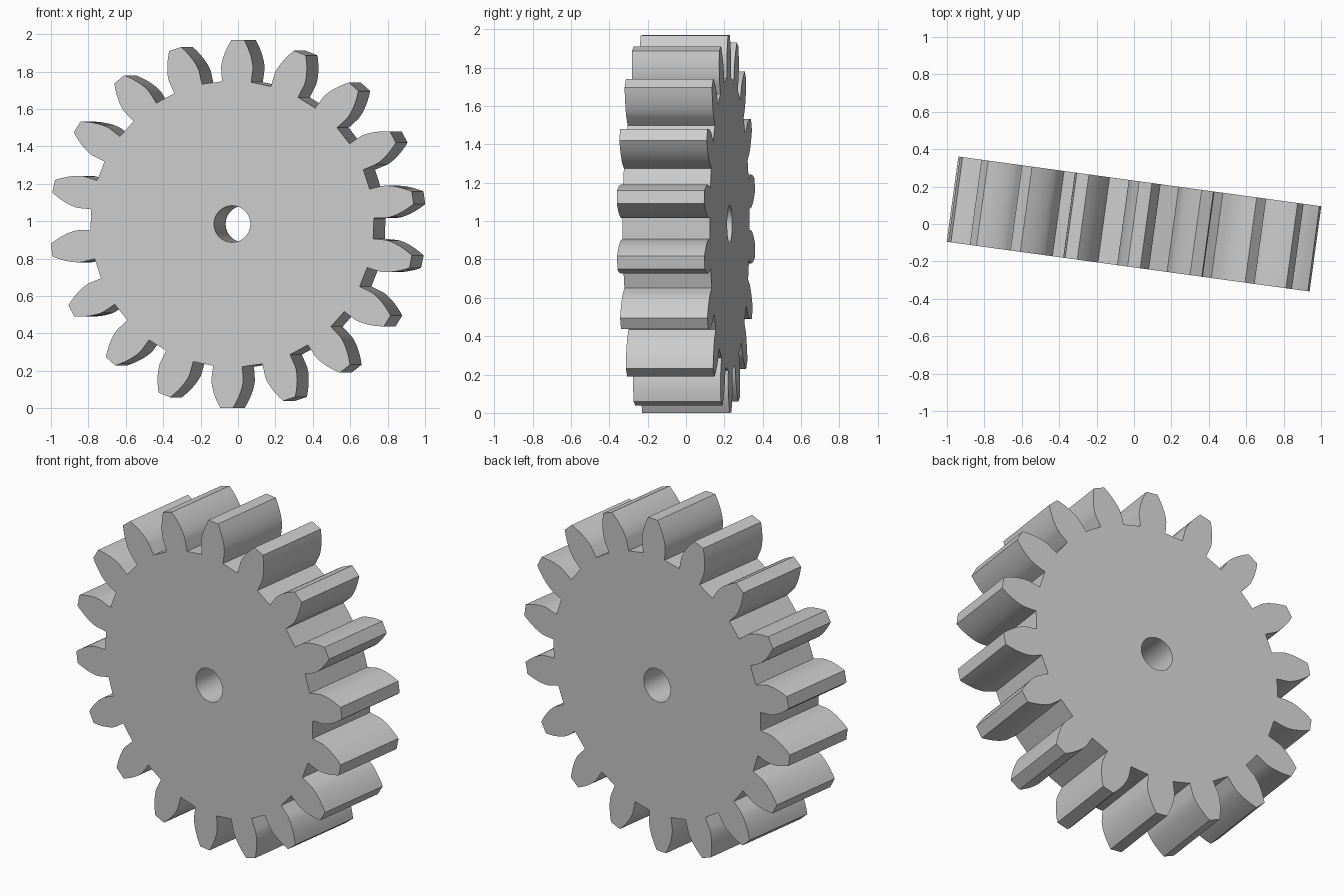
import bpy, bmesh, math
from math import cos, sin, tan, acos, pi, radians
from mathutils import Matrix, Vector

cube = bpy.data.objects.get("Cube")
if cube:
    bpy.data.objects.remove(cube)

TEETH = 18
TIP_R, ROOT_R, BASE_R = 0.985, 0.765, 0.833
HALF_BASE = 0.103        # half the tooth angle at the base circle
THICK, HOLE_R = 0.46, 0.098
PHASE = radians(88.2)    # direction of the uppermost tooth
YAW = radians(-7.8)


def involute(r):
    a = acos(min(1, BASE_R / r))
    return tan(a) - a


def polar(r, a):
    return Vector((r * cos(a), 0, r * sin(a)))


def loop(bm, points):
    verts = [bm.verts.new(p) for p in points]
    return [bm.edges.new((v, verts[(i + 1) % len(verts)])) for i, v in enumerate(verts)]


# One tooth flank: radial root, then an involute up to the tip
STEPS = 8
flank = [(ROOT_R, HALF_BASE)]
for i in range(STEPS + 1):
    r = BASE_R + (TIP_R - BASE_R) * (i / STEPS) ** 1.3
    flank.append((r, HALF_BASE - involute(r)))

outline = []
for t in range(TEETH):
    mid = PHASE + t * 2 * pi / TEETH
    outline += [polar(r, mid - a) for r, a in flank]
    outline += [polar(r, mid + a) for r, a in reversed(flank)]

# Gear face with a round bore, extruded along its axle
bm = bmesh.new()
edges = loop(bm, outline)
edges += loop(bm, [polar(HOLE_R, 2 * pi * i / 48) for i in range(48)])
bmesh.ops.triangle_fill(bm, edges=edges, use_beauty=True, normal=(0, -1, 0))
bmesh.ops.translate(bm, verts=bm.verts, vec=(0, -THICK / 2, 0))
ext = bmesh.ops.extrude_face_region(bm, geom=bm.faces[:], use_keep_orig=True)
back = [g for g in ext["geom"] if isinstance(g, bmesh.types.BMVert)]
bmesh.ops.translate(bm, verts=back, vec=(0, THICK, 0))
bmesh.ops.recalc_face_normals(bm, faces=bm.faces[:])
bm.transform(Matrix.Translation((0, 0, TIP_R)) @ Matrix.Rotation(YAW, 4, "Z"))

mesh = bpy.data.meshes.new("spur_gear")
bm.to_mesh(mesh)
bm.free()
gear = bpy.data.objects.new("spur_gear", mesh)
bpy.context.collection.objects.link(gear)

# Plain grey finish
grey = bpy.data.materials.new("light_grey")
grey.use_nodes = True
grey.diffuse_color = (0.6, 0.6, 0.6, 1)
grey.node_tree.nodes["Principled BSDF"].inputs["Base Color"].default_value = (0.6, 0.6, 0.6, 1)
mesh.materials.append(grey)

# Smooth flanks and bore, sharp rims
bpy.ops.object.select_all(action="DESELECT")
gear.select_set(True)
bpy.context.view_layer.objects.active = gear
bpy.ops.object.shade_smooth_by_angle(angle=radians(30))
